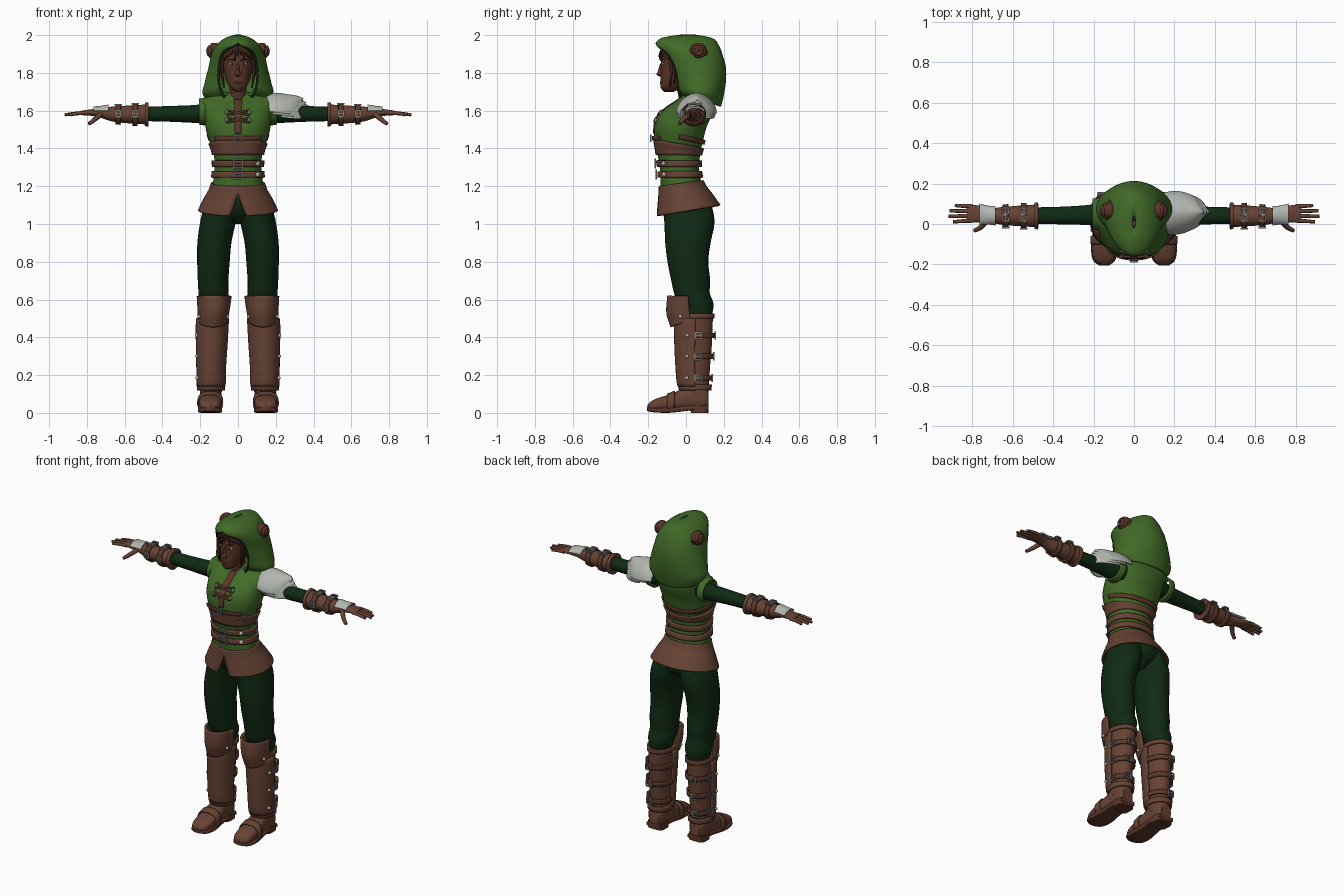
import bpy, bmesh, math
from math import sin, cos, pi
from mathutils import Matrix, Vector

cube = bpy.data.objects.get("Cube")
if cube:
    bpy.data.objects.remove(cube)


def material(name, r, g, b):
    m = bpy.data.materials.new(name)
    m.use_nodes = True
    m.diffuse_color = (r, g, b, 1)
    bsdf = next(n for n in m.node_tree.nodes if n.type == 'BSDF_PRINCIPLED')
    bsdf.inputs["Base Color"].default_value = (r, g, b, 1)
    return m


GREEN = material("tunic green", .053, .145, .021)
DARK = material("dark green cloth", .005, .023, .007)
LEATHER = material("brown leather", .135, .056, .034)
STRAP = material("reddish strap leather", .105, .038, .023)
SKIN = material("brown skin", .1, .036, .02)
HAIR = material("dark hair", .05, .017, .011)
BUN = material("bun hair", .095, .033, .022)
SILVER = material("pale silver", .45, .47, .43)
STEEL = material("buckle steel", .19, .2, .19)
LIP = material("lip", .085, .022, .016)


def finish(ob, mat, mirror=False, thick=0):
    bpy.context.scene.collection.objects.link(ob)
    ob.data.materials.append(mat)
    if thick:
        mod = ob.modifiers.new("thickness", 'SOLIDIFY')
        mod.thickness, mod.offset = thick, 0
    if mirror:
        ob.modifiers.new("mirror", 'MIRROR').use_mirror_merge = False
    return ob


def from_bmesh(name, bm, mat, mirror=False, thick=0):
    bmesh.ops.remove_doubles(bm, verts=bm.verts, dist=.0001)
    bmesh.ops.recalc_face_normals(bm, faces=bm.faces)
    me = bpy.data.meshes.new(name)
    bm.to_mesh(me)
    bm.free()
    return finish(bpy.data.objects.new(name, me), mat, mirror, thick)


def at(rows, t):
    """Smoothly interpolate rows keyed by their first value."""
    t = min(max(t, rows[0][0]), rows[-1][0])
    i = max(k for k in range(len(rows) - 1) if rows[k][0] <= t)
    p, q = rows[i], rows[i + 1]
    o, r = rows[max(i - 1, 0)], rows[min(i + 2, len(rows) - 1)]
    h = q[0] - p[0]
    s = (t - p[0]) / h
    out = []
    for k in range(1, len(p)):
        m0 = (q[k] - o[k]) / (q[0] - o[0]) * h
        m1 = (r[k] - p[k]) / (r[0] - p[0]) * h
        d = q[k] - p[k]
        out.append(p[k] + s * m0 + s * s * (3 * d - 2 * m0 - m1) + s ** 3 * (m0 + m1 - 2 * d))
    return out


def shell(name, rows, mat, t0=None, t1=None, off=0, span=None, axis='z', n=32,
          steps=18, p=2, thick=0, lift=None, mirror=False):
    """Loft ellipses (position, centre a, centre b, radius a, radius b); angle 0 is front or bottom."""
    t0 = rows[0][0] if t0 is None else t0
    t1 = rows[-1][0] if t1 is None else t1
    bm = bmesh.new()
    grid = []
    for j in range(steps + 1):
        s = j / steps
        t = t0 + (t1 - t0) * s
        ca, cb, ra, rb = at(rows, t)
        a0, a1 = span(t) if callable(span) else span or (0, 2 * pi)
        line = []
        for k in range(n + 1 if span else n):
            a = a0 + (a1 - a0) * k / n
            u = ca + (ra + off) * math.copysign(abs(sin(a)) ** (2 / p), sin(a))
            v = cb - (rb + off) * math.copysign(abs(cos(a)) ** (2 / p), cos(a))
            w = t + (lift(a, s) if lift else 0)
            line.append(bm.verts.new({'z': (u, v, w), 'x': (w, u, v), 'y': (u, w, v)}[axis]))
        grid.append(line)
    for l0, l1 in zip(grid, grid[1:]):
        for k in range(n):
            m = (k + 1) % len(l0)
            bm.faces.new((l0[k], l0[m], l1[m], l1[k]))
    if not span and not thick:
        bm.faces.new(grid[0])
        bm.faces.new(grid[-1])
    return from_bmesh(name, bm, mat, mirror, thick)


def blob(name, loc, size, mat, mirror=False):
    bm = bmesh.new()
    mtx = Matrix.Translation(loc) @ Matrix.Diagonal((*size, 1))
    bmesh.ops.create_uvsphere(bm, u_segments=20, v_segments=12, radius=1, matrix=mtx)
    return from_bmesh(name, bm, mat, mirror)


def tubes(name, paths, radius, mat, mirror=False, tip=1):
    cu = bpy.data.curves.new(name, 'CURVE')
    cu.dimensions, cu.bevel_depth, cu.bevel_resolution = '3D', radius, 2
    cu.resolution_u, cu.use_fill_caps = 4, True
    for path in paths:
        sp = cu.splines.new('NURBS')
        sp.points.add(len(path) - 1)
        sp.order_u, sp.use_endpoint_u = min(3, len(path)), True
        for i, co in enumerate(path):
            sp.points[i].co = (*co, 1)
            sp.points[i].radius = 1 + (tip - 1) * i / (len(path) - 1)
    return finish(bpy.data.objects.new(name, cu), mat, mirror)


def buckles(name, places, w, h, mirror=False):
    """Rectangular frames with a prong; each place is (location, yaw, pitch)."""
    bm = bmesh.new()
    b = .008
    bars = [((-w / 2, 0, 0), (b, b, h)), ((w / 2, 0, 0), (b, b, h)), ((0, 0, h / 2), (w, b, b)),
            ((0, 0, -h / 2), (w, b, b)), ((0, 0, 0), (w, b, b / 2))]
    for loc, yaw, pitch in places:
        base = Matrix.Translation(loc) @ Matrix.Rotation(yaw, 4, 'Z') @ Matrix.Rotation(pitch, 4, 'X')
        for pos, size in bars:
            bmesh.ops.create_cube(bm, size=1, matrix=base @ Matrix.Translation(pos) @ Matrix.Diagonal((*size, 1)))
    return from_bmesh(name, bm, STEEL, mirror)


# Tunic body with its belts
TORSO = [(1.14, 0, -.015, .15, .115), (1.22, 0, -.027, .132, .108), (1.3, 0, -.035, .124, .104),
         (1.38, 0, -.038, .13, .115), (1.44, 0, -.038, .152, .128), (1.51, 0, -.03, .172, .138),
         (1.57, 0, -.01, .176, .142), (1.62, 0, .02, .186, .12), (1.66, 0, .045, .198, .085),
         (1.685, 0, .04, .11, .065), (1.7, 0, .035, .06, .05)]
shell("tunic", TORSO, GREEN, steps=30, n=40, p=2.2)
shell("corset_band", TORSO, LEATHER, 1.365, 1.425, .006, thick=.01, steps=5, n=40, p=2.2,
      lift=lambda a, s: s * .025 * cos(a))
shell("back_strap", TORSO, STRAP, 1.43, 1.455, .006, (pi / 2, 3 * pi / 2), thick=.008, steps=3, p=2.2,
      lift=lambda a, s: .03 * cos(a) + .02)
shell("chest_strap", TORSO, STRAP, 1.443, 1.465, .008, (-.8, .8), thick=.008, steps=3, p=2.2)
for label, z in (("upper_belt", 1.32), ("lower_belt", 1.262)):
    shell(label, TORSO, LEATHER, z - .017, z + .017, .009, thick=.012, steps=3, n=40, p=2.2)


def front(z, off=.0, x=0):
    c = at(TORSO, z)
    return (x, c[1] - (c[3] + off) * max(0, 1 - abs(x / c[2]) ** 2.2) ** (1 / 2.2), z)


buckles("belt_buckles", [(front(z, .021), 0, 0) for z in (1.32, 1.262)], .052, .044)
buckles("chest_buckle", [(front(1.454, .018), 0, 0)], .034, .03)
for z in (1.32, 1.262):
    blob("belt_tip", front(z, .02, .1), (.016, .012, .013), SILVER)
shell("placket", TORSO, STRAP, 1.48, 1.66, .002, (-.08, .08), thick=.006, n=4, p=2.2)
tubes("lacing", [[front(z + d * e, .008, x) for x, e in ((-.06, -1), (0, 0), (.06, 1))]
                 for z in (1.55, 1.59) for d in (-.012, .012)], .006, STRAP)
blob("lace_toggle", front(1.59, .006, .06), (.009, .008, .014), STEEL, True)
blob("lower_lace_toggle", front(1.55, .006, .06), (.009, .008, .014), STEEL, True)

# Flared leather skirt, split at the front
SKIRT = [(1.07, 0, .012, .207, .165), (1.13, 0, -.003, .178, .142), (1.18, 0, -.018, .15, .122),
         (1.215, 0, -.025, .138, .113)]
shell("skirt", SKIRT, LEATHER, thick=.012, n=40,
      span=lambda t: (max(0, (1.18 - t) * 2), 2 * pi - max(0, (1.18 - t) * 2)),
      lift=lambda a, s: -.028 * (1 - s) * cos(a) - .015 * s * cos(a))

# Trousers
LEG = [(.46, .137, .055, .06, .07), (.53, .132, .06, .066, .08), (.58, .13, .054, .078, .092),
       (.63, .13, .032, .079, .094), (.7, .132, .025, .081, .103), (.8, .13, .01, .086, .108),
       (.9, .125, .01, .09, .12), (1, .108, .018, .094, .132), (1.08, .09, .01, .092, .13),
       (1.18, .06, -.01, .07, .1)]
shell("trouser_legs", LEG, DARK, steps=32, mirror=True)
shell("seat", [(1, 0, .02, .03, .06), (1.05, 0, .018, .12, .115), (1.12, 0, .005, .155, .13),
               (1.2, 0, -.02, .13, .1)], DARK)

# Boots
BOOT = [(.08, .145, .055, .055, .062), (.15, .142, .046, .06, .076), (.24, .142, .044, .062, .083),
        (.36, .139, .046, .067, .091), (.45, .137, .047, .07, .094), (.525, .134, .05, .071, .092)]
shell("boot_shaft", BOOT, LEATHER, mirror=True)
shell("boot_top_rim", BOOT, LEATHER, .5, .525, .005, thick=.01, steps=3, mirror=True)
shell("shin_guard", BOOT, LEATHER, .14, .5, .01, (-1.6, 1.6), thick=.014, mirror=True)
KNEE = [(.455, .133, .03, .073, .105), (.53, .129, .025, .079, .122), (.62, .126, .02, .086, .112)]
shell("knee_guard", KNEE, LEATHER, span=(-1.5, 1.5), thick=.014, mirror=True,
      lift=lambda a, s: .04 * (1 - s) * (1 - cos(a)))
places, studs = [], []
for z in (.185, .3, .41):
    shell("boot_strap", BOOT, STRAP, z - .014, z + .014, .009, (1.2, 2 * pi - 1.2), thick=.01, steps=3, mirror=True)
    c = at(BOOT, z)
    places += [((c[0] + c[2] + .014, c[1] + .02, z), pi / 2, 0), ((c[0] + .02, c[1] + c[3] + .014, z), pi, 0)]
    studs.append((c[0] + c[2] + .012, c[1] - .04, z))
buckles("boot_buckles", places, .036, .036, True)
for co in studs + [(.205, -.03, .51), (.058, -.03, .51)]:
    blob("boot_stud", co, (.01, .01, .01), SILVER, True)
FOOT = [(-.204, .148, .03, .018, .012), (-.19, .148, .035, .044, .024), (-.15, .148, .044, .057, .034),
        (-.08, .147, .055, .06, .045), (-.02, .146, .07, .055, .058), (.04, .145, .083, .054, .072),
        (.1, .145, .08, .05, .068), (.118, .145, .07, .035, .05)]
shell("boot_foot", FOOT, LEATHER, axis='y', p=2.5, mirror=True)
SOLE = [(-.206, .148, .02, .024, .01), (-.18, .148, .016, .056, .012), (-.1, .148, .014, .064, .014),
        (-.03, .147, .02, .056, .014), (.02, .146, .026, .055, .014), (.12, .145, .026, .05, .014)]
shell("boot_sole", SOLE, STRAP, axis='y', p=5, mirror=True)
shell("boot_heel", [(0, .145, .072, .053, .046), (.04, .145, .072, .055, .048)], STRAP, steps=2, p=4, mirror=True)
shell("toe_strap", FOOT, LEATHER, -.1, -.06, .005, (.9, 2 * pi - .9), axis='y', p=2.5, thick=.008, steps=3, mirror=True)
shell("ankle_strap", BOOT, LEATHER, .12, .15, .009, thick=.012, steps=3, mirror=True)

# Arms, gloves and hands
ARM = [(.14, .05, 1.59, .06, .055), (.22, .045, 1.583, .05, .048), (.35, .042, 1.583, .044, .042),
       (.5, .042, 1.583, .04, .038)]
shell("sleeve", ARM, DARK, axis='x', mirror=True)
GLOVE = [(.475, .04, 1.58, .058, .055), (.5, .04, 1.58, .055, .052), (.58, .04, 1.58, .05, .047),
         (.66, .04, 1.582, .043, .04), (.7, .042, 1.585, .036, .032), (.73, .045, 1.588, .037, .024),
         (.78, .05, 1.59, .043, .017), (.825, .052, 1.588, .04, .012)]
shell("glove", GLOVE, LEATHER, axis='x', steps=26, mirror=True)
shell("glove_cuff", GLOVE, LEATHER, .474, .492, .004, axis='x', thick=.01, steps=3, mirror=True)
for x in (.545, .635):
    shell("glove_strap", GLOVE, STRAP, x - .014, x + .014, .007, axis='x', thick=.01, steps=3, mirror=True)
buckles("glove_buckles", [((x, .04 + y, at(GLOVE, x)[1] + at(GLOVE, x)[3] * .95 + .01), pi / 2, -pi / 2)
                          for x in (.545, .635) for y in (-.012, .024)]
        + [((x, .04 - at(GLOVE, x)[2] - .012, 1.585), 0, 0) for x in (.545, .635)], .03, .032, True)
shell("hand_plate", GLOVE, SILVER, .685, .765, .009, (pi - 1.25, pi + 1.25), axis='x', thick=.009, mirror=True)
tubes("fingers", [[(.8, .018 + .023 * i, 1.588), (.85, .014 + .025 * i, 1.588), (x, .011 + .027 * i, 1.578)]
                  for i, x in enumerate((.895, .918, .912, .885))], .0115, LEATHER, True, .7)
tubes("thumb", [[(.725, .02, 1.582), (.75, -.01, 1.56), (.775, -.027, 1.54), (.79, -.033, 1.53)]],
      .015, LEATHER, True, .65)

# Layered pauldron, worn on the left only
PAD = [(.14, .055, 1.6, .095, .072), (.2, .055, 1.592, .103, .097), (.26, .057, 1.585, .092, .097),
       (.31, .06, 1.585, .06, .088), (.335, .06, 1.59, .015, .07)]
for i, label in enumerate(("upper", "middle", "lower")):
    ob = shell("pauldron_" + label + "_plate", PAD, SILVER, .14 + .03 * i, None, -.006 * i,
               (pi - 1.6, pi + 1.6), axis='x', p=1.7, thick=.01, lift=lambda a, s: .02 * (1 - abs(sin(a))) * (s - .5))
    ob.location = (.014 * i, 0, -.013 * i)
shell("shoulder_trim", [(.165, .05, 1.595, .078, .07), (.205, .05, 1.595, .07, .064)], GREEN,
      axis='x', thick=.01, steps=4, mirror=True)

# Head and face
HEAD = [(1.7, 0, -.09, .014, .025), (1.72, 0, -.08, .04, .054), (1.76, 0, -.058, .062, .077),
        (1.81, 0, -.04, .074, .094), (1.86, 0, -.033, .079, .1), (1.91, 0, -.025, .079, .1),
        (1.95, 0, -.015, .058, .08), (1.967, 0, -.01, .01, .015)]
shell("head", HEAD, SKIN, steps=24)
shell("neck", [(1.63, 0, .02, .058, .055), (1.68, 0, .005, .046, .046), (1.76, 0, -.015, .046, .046)], SKIN)
shell("nose", [(1.782, 0, -.13, .008, .012), (1.79, 0, -.132, .016, .024), (1.81, 0, -.13, .01, .019),
               (1.85, 0, -.125, .007, .012)], SKIN, n=16)
blob("lips", (0, -.128, 1.748), (.023, .011, .009), LIP)
blob("ear", (.08, -.02, 1.83), (.012, .022, .032), SKIN, True)
blob("eye", (.032, -.122, 1.848), (.016, .007, .007), SILVER, True)
blob("iris", (.032, -.127, 1.848), (.006, .004, .006), HAIR, True)
tubes("eyebrows", [[(.014, -.134, 1.866), (.034, -.13, 1.875), (.056, -.109, 1.868)]], .004, HAIR, True, .5)

# Hair cap, fringe and side locks
shell("hair_cap", HEAD, HAIR, 1.87, 1.966, .008, thick=.01,
      span=lambda t: (max(.01, (1.925 - t) * 18), 2 * pi - max(.01, (1.925 - t) * 18)))
fringe = []
for i in range(9):
    x = -.068 + .017 * i
    y = -.03 - .108 * math.sqrt(1 - (x / .086) ** 2)
    fringe.append([(x * .5 - .01, -.09, 1.95), (x * .9, y, 1.925), (x, y - .005, 1.872 + .012 * (i % 3))])
tubes("fringe", fringe, .011, HAIR, tip=.3)
tubes("side_locks", [[(.06, -.07, 1.94), (.082, -.085 + d, 1.88), (.086 + d / 3, -.075 + d, 1.8),
                      (.074, -.085 + d, 1.72 + d)] for d in (0, .022, .045)], .012, HAIR, True, .35)

# Hood and the two coiled buns
HOOD = [(1.64, 0, .08, .155, .1), (1.685, 0, .075, .182, .118), (1.75, 0, .07, .17, .135),
        (1.83, 0, .055, .15, .15), (1.9, 0, .03, .134, .156), (1.95, 0, .005, .103, .16),
        (1.982, 0, .005, .06, .125), (1.998, 0, .01, .008, .03)]
OPENING = [(1.64, .3), (1.69, .48), (1.75, .64), (1.83, .73), (1.9, .66), (1.935, .42), (1.955, 0), (2, 0)]


def hood_span(t):
    a = max(0, at(OPENING, t)[0])
    return a, 2 * pi - a


shell("hood", HOOD, GREEN, thick=.012, steps=40, n=44, span=hood_span,
      lift=lambda a, s: .03 * max(0, 1 - s * 4) * cos(a) + .012 * max(0, 1 - s * 4))
rim = []
for i in range(21):
    z = 1.67 + .285 * i / 20
    c, a = at(HOOD, z), hood_span(z)[0]
    rim.append((c[2] * sin(a), c[1] - c[3] * cos(a), z))
tubes("hood_hem", [rim], .007, DARK, True)
blob("bun_core", (.122, .065, 1.915), (.034, .044, .044), BUN, True)
coil = [(.157 - .038 * (i / 29) ** 2, .065 + (.005 + .0013 * i) * cos(i * .65),
         1.915 + (.005 + .0013 * i) * sin(i * .65)) for i in range(30)]
tubes("bun_coil", [coil], .012, BUN, True)

# Smooth shading with sharp edges kept
bpy.ops.object.select_all(action='DESELECT')
for ob in bpy.context.scene.objects:
    if ob.type == 'MESH':
        ob.select_set(True)
        bpy.context.view_layer.objects.active = ob
bpy.ops.object.shade_smooth_by_angle(angle=math.radians(40))
